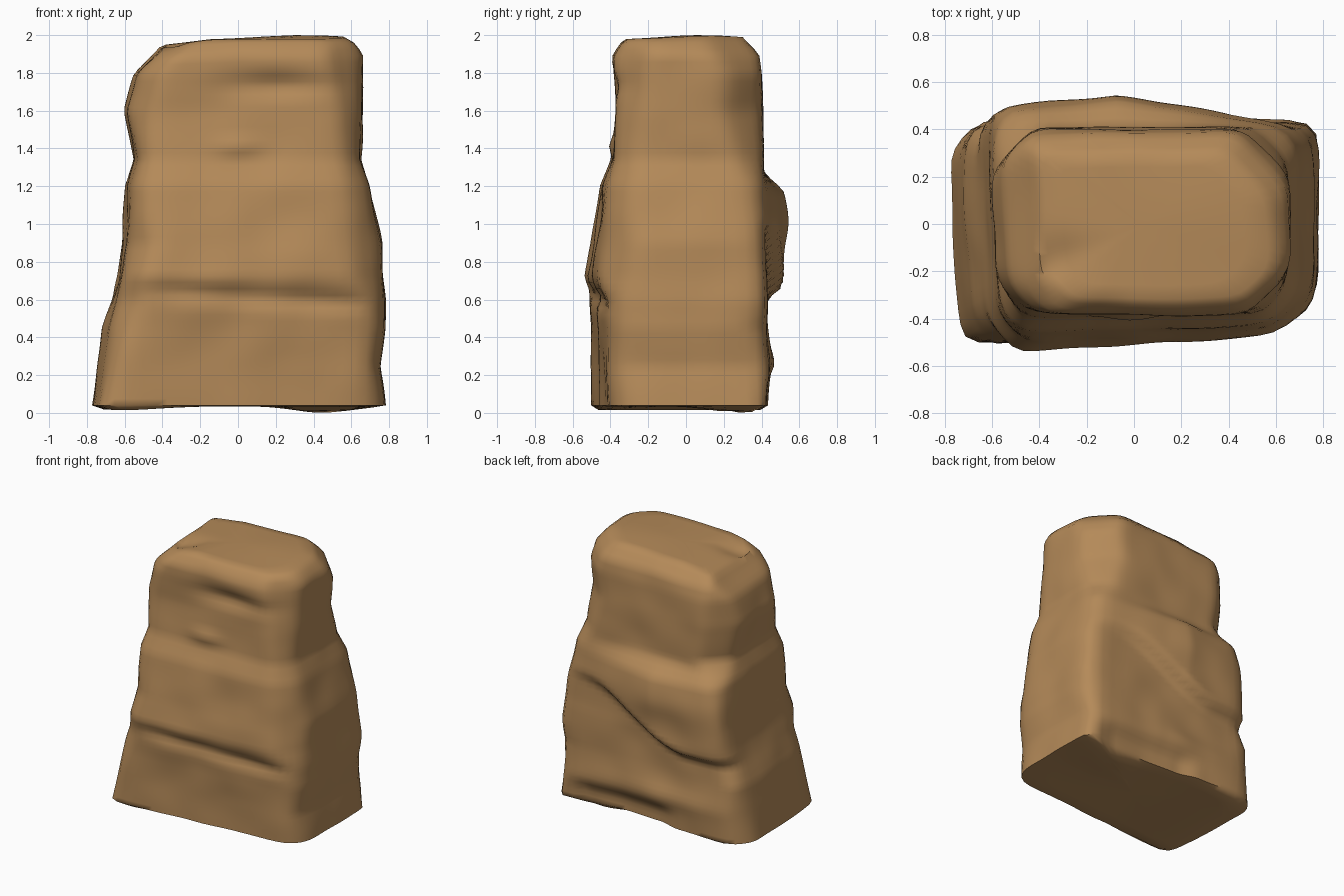
import bpy
import bmesh
import math
from mathutils import Vector, noise

default_cube = bpy.data.objects.get("Cube")
if default_cube:
    bpy.data.objects.remove(default_cube, do_unlink=True)

# Eight-sided outline of the boulder by height. Each row holds z, the reach of
# the left, right, front and back planes, then of the four corner planes:
# front left, back right, front right, back left
LEVELS = [
    (.04, .79, .78, .455, .43, 1.23, 1.21, 1.09, 1.09),
    (.25, .76, .75, .465, .44, 1.15, 1.18, 1.10, 1.08),
    (.45, .73, .78, .475, .43, 1.08, 1.13, 1.11, 1.08),
    (.60, .68, .78, .49, .43, 1.03, 1.18, 1.10, 1.0),
    (.72, .65, .77, .51, .43, 1.04, 1.16, 1.06, 1.0),
    (.9, .62, .76, .48, .42, .96, 1.11, 1.04, 1.0),
    (1.2, .61, .70, .445, .41, .94, 1.04, 1.0, .92),
    (1.34, .57, .65, .39, .41, .86, .93, .92, .79),
    (1.6, .62, .66, .37, .41, .83, .85, .89, .83),
    (1.8, .56, .66, .385, .40, .79, .87, .87, .82),
    (1.9, .48, .66, .38, .38, .72, .82, .85, .80),
    (1.96, .43, .61, .34, .32, .61, .73, .82, .74),
]

# Dents (negative) and bumps (positive) on the front: x, z, width, height, depth
FRONT_MARKS = [
    (.22, 1.73, .26, .06, -.04),
    (.22, 1.86, .28, .06, .01),
    (.00, 1.41, .13, .05, .025),
    (.42, .80, .20, .15, .015),
    (-.30, .35, .25, .20, -.015),
]

SEGMENTS = 96
ROWS = 56
EDGE_SHARPNESS = 26


def lerp(a, b, t):
    return a + (b - a) * t


def step(edge, width, value):
    """Smooth step from zero to one around an edge."""
    t = min(1, max(0, (value - edge) / width + .5))
    return t * t * (3 - 2 * t)


def bell(distance, width):
    return math.exp(-(distance / width) ** 2)


def level_at(z):
    for low, high in zip(LEVELS, LEVELS[1:]):
        if z <= high[0]:
            t = (z - low[0]) / (high[0] - low[0])
            return [lerp(a, b, t) for a, b in zip(low, high)]
    return LEVELS[-1]


def front_relief(x, z):
    """Outward offset of the front: slanted ledge groove plus separate marks."""
    fade = step(-.4, .5, x) * (1 - step(.65, .25, x))
    relief = -.03 * fade * bell(z - .62 + .06 * x, .045)
    for mx, mz, width, height, depth in FRONT_MARKS:
        relief += depth * bell(x - mx, width) * bell(z - mz, height)
    return relief


def back_relief(x, z):
    """Outward offset of the back: slanted slab above, hollow at the foot."""
    lower_edge = .63 + .36 * step(.1, .9, x)
    slab = step(lower_edge, .08, z) * (1 - step(1.23, .14, z))
    slab *= .09 + .04 * bell(z - 1.02, .15)
    taper = max(0, 1 - 1.3 * max(0, x + .07) - .6 * max(0, -.07 - x))
    hollow = (1 - step(.17, .12, z)) * step(-.15, .2, x) * (1 - step(.62, .15, x))
    ledge = .025 * bell(z - .27, .08) * bell(x + .1, .4)
    return slab * taper - .05 * hollow + ledge


def outline_point(angle, z):
    _, left, right, front, back, *corners = level_at(z)
    skew = .08 * (1 - step(1.1, 1, z))
    planes = [
        (-1, -.05, left - .02), (1, 0, right), (skew, -1, front), (0, 1, back),
    ]
    signs = [(-1, -1), (1, 1), (1, -1), (-1, 1)]
    planes += [(sx, sy, reach) for (sx, sy), reach in zip(signs, corners)]
    # Distance to the nearest plane, blended softly where two meet
    c, s = math.cos(angle), math.sin(angle)
    total = sum(
        max(0, (nx * c + ny * s) / reach) ** EDGE_SHARPNESS
        for nx, ny, reach in planes
    )
    radius = total ** (-1 / EDGE_SHARPNESS)
    x, y = radius * c, radius * s
    if y < 0:
        y -= front_relief(x, z) * step(.22, .2, -y)
    else:
        y += back_relief(x, z) * step(.25, .2, y)
    bumps = noise.noise_vector(Vector((x, y, z)) * 4)
    sag = .03 * step(-.3, .5, -x) * step(1.85, .2, z) * max(0, -c)
    return Vector((x + bumps.x * .012, y + bumps.y * .012, z - sag))


def join(bm, a, b):
    for i in range(len(a)):
        j = (i + 1) % len(a)
        bm.faces.new((a[i], a[j], b[j], b[i]))


def cap(bm, ring, height_rule):
    """Close a ring with shrinking rings and a middle point."""
    rim = [vert.co.copy() for vert in ring]
    middle = sum(rim, Vector()) / len(rim)
    for scale in (.92, .75, .5, .25):
        inner = []
        for corner in rim:
            p = middle.lerp(corner, scale)
            inner.append(bm.verts.new((p.x, p.y, height_rule(p))))
        join(bm, ring, inner)
        ring = inner
    tip = bm.verts.new((middle.x, middle.y, height_rule(middle)))
    for i, vert in enumerate(ring):
        bm.faces.new((vert, ring[(i + 1) % len(ring)], tip))


def top_height(p):
    dent = .04 * bell(p.x + .34, .1) * bell(p.y + .16, .1)
    crown = .025 * bell(p.x - .35, .35) * bell(p.y - .08, .3)
    return 1.975 + crown - .11 * max(0, -p.x - .15) - dent


def base_height(p):
    foot = .035 * bell(p.x - .45, .2) * bell(p.y - .27, .2)
    return .035 - foot - .02 * bell(p.x + .6, .25)


# Boulder body
bm = bmesh.new()
bottom, top = LEVELS[0][0], LEVELS[-1][0]
rings = []
for row in range(ROWS + 1):
    z = lerp(bottom, top, row / ROWS)
    ring = [
        bm.verts.new(outline_point(math.tau * i / SEGMENTS, z))
        for i in range(SEGMENTS)
    ]
    if rings:
        join(bm, rings[-1], ring)
    rings.append(ring)
cap(bm, rings[-1], top_height)
cap(bm, rings[0], base_height)
bmesh.ops.recalc_face_normals(bm, faces=bm.faces)

mesh = bpy.data.meshes.new("boulder")
bm.to_mesh(mesh)
bm.free()
boulder = bpy.data.objects.new("boulder", mesh)
bpy.context.collection.objects.link(boulder)

# Sandstone colour
stone = bpy.data.materials.new("sandstone")
stone.use_nodes = True
colour = (.46, .255, .10, 1)
stone.diffuse_color = colour
shader = stone.node_tree.nodes["Principled BSDF"]
shader.inputs["Base Color"].default_value = colour
shader.inputs["Roughness"].default_value = .9
mesh.materials.append(stone)

bpy.context.view_layer.objects.active = boulder
boulder.select_set(True)
bpy.ops.object.shade_smooth_by_angle(angle=math.radians(60))
